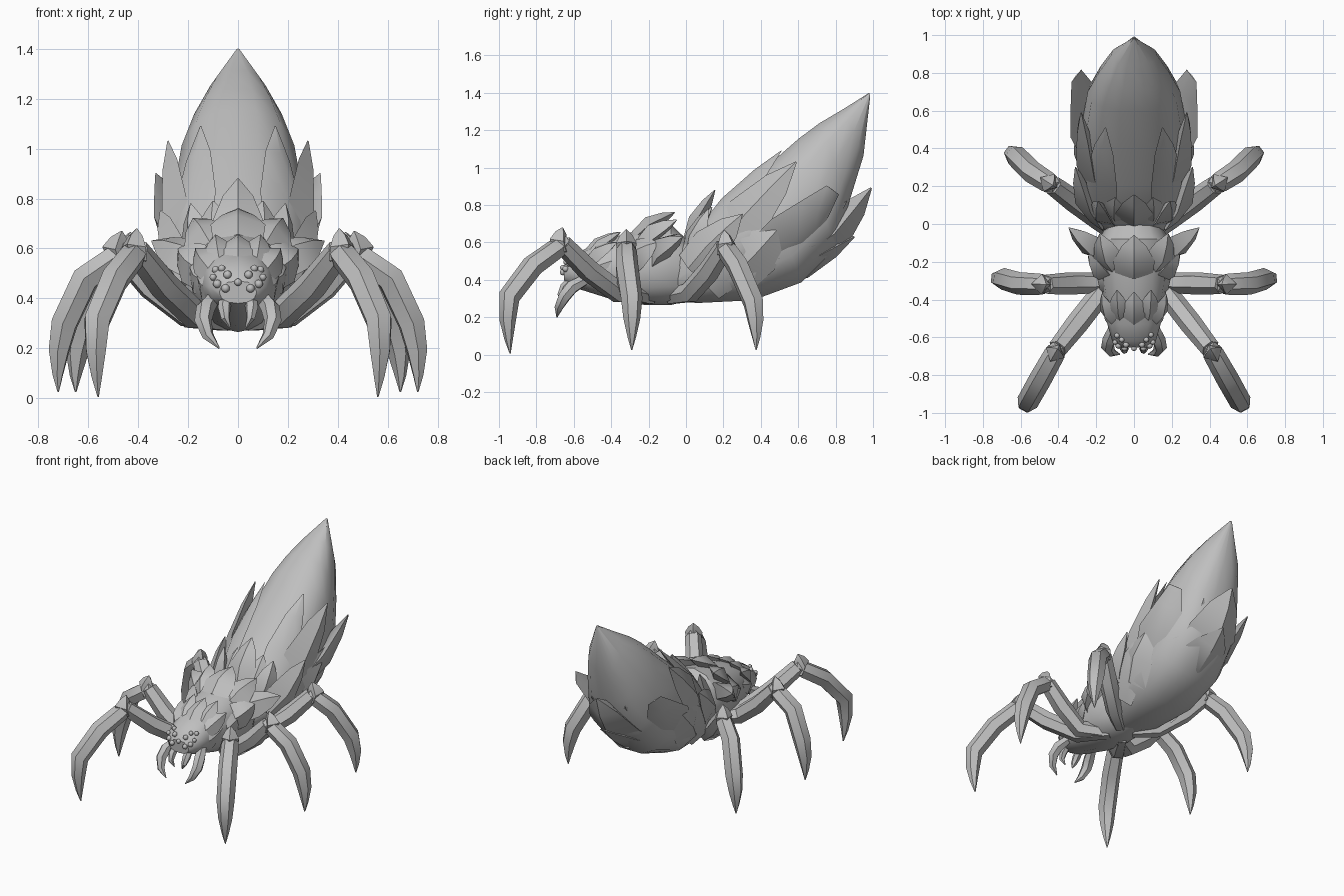
import bpy, bmesh, math
from mathutils import Vector as V
from mathutils.bvhtree import BVHTree

if "Cube" in bpy.data.objects:
    bpy.data.objects.remove(bpy.data.objects["Cube"])

grey = bpy.data.materials.new("stone_grey")
grey.diffuse_color = (0.52, 0.52, 0.52, 1)
grey.use_nodes = True
grey.node_tree.nodes["Principled BSDF"].inputs["Base Color"].default_value = grey.diffuse_color


def finish(name, bm, angle=35):
    bmesh.ops.recalc_face_normals(bm, faces=bm.faces)
    me = bpy.data.meshes.new(name)
    bm.to_mesh(me)
    bm.free()
    me.materials.append(grey)
    ob = bpy.data.objects.new(name, me)
    bpy.context.collection.objects.link(ob)
    bpy.ops.object.select_all(action='DESELECT')
    ob.select_set(True)
    bpy.context.view_layer.objects.active = ob
    bpy.ops.object.shade_smooth_by_angle(angle=math.radians(angle))
    return ob


def power(v, e):
    return math.copysign(abs(v) ** e, v) if abs(v) > 1e-9 else 0.0


def loft(bm, stations, n, e=1.0):
    """Skin a row of (super)elliptical rings given as (centre, half axis a, half axis b)."""
    rings = []
    for c, a, b in stations:
        rings.append([bm.verts.new(c + a * power(math.cos(t), e) + b * power(math.sin(t), e))
                      for t in (2 * math.pi * i / n for i in range(n))])
    for r, s in zip(rings, rings[1:]):
        for i in range(n):
            j = (i + 1) % n
            bm.faces.new((r[i], r[j], s[j], s[i]))
    bm.faces.new(rings[0])
    bm.faces.new(rings[-1])


def body(name, rows, n, e):
    """Loft from rows of (top y, top z, bottom y, bottom z, half width)."""
    bm = bmesh.new()
    st = []
    for ty, tz, by, bz, w in rows:
        t, b = V((0, ty, tz)), V((0, by, bz))
        st.append(((t + b) / 2, V((w, 0, 0)), (t - b) / 2))
    loft(bm, st, n, e)
    return finish(name, bm)


def tube(bm, pts, radii, n=6):
    """Tapered limb; rings bisect the bends and share one side direction."""
    ref = (pts[-1] - pts[0]).cross(V((0, 0, 1))).normalized()
    st = []
    for i, p in enumerate(pts):
        d = (pts[min(i + 1, len(pts) - 1)] - pts[max(i - 1, 0)]).normalized()
        side = (ref - d * ref.dot(d)).normalized()
        st.append((p, side * radii[i], side.cross(d).normalized() * radii[i]))
    loft(bm, st, n)


def leaf(bm, base, tip, out, w, t, end=.03):
    """Armour plate with a ridge, bulging towards 'out'; 'end' is the tip width."""
    d = tip - base
    side = d.cross(out).normalized()
    nrm = side.cross(d).normalized()
    st = [(base + d * f + nrm * lift * t, side * w * k, nrm * t * k2)
          for f, k, k2, lift in ((0, .9, .9, -.4), (.4, 1, 1.1, .2),
                                 (.75, max(.6, end), .7, .1), (1, end, .06, 0))]
    loft(bm, st, 4)


def mirrored(p, s):
    return V((p[0] * s, p[1], p[2]))


def plates(name, rows):
    """Rows of (base, tip, outward, width, thickness[, tip width]), mirrored unless central."""
    bm = bmesh.new()
    for base, tip, out, *size in rows:
        for s in ((1,) if tip[0] == 0 else (1, -1)):
            leaf(bm, mirrored(base, s), mirrored(tip, s), mirrored(out, s), *size)
    finish(name, bm, 40)


# Main body masses
body("abdomen", [
    (-.10, .46, -.12, .29, .10), (0, .63, .06, .272, .21), (.2, .82, .36, .285, .275),
    (.4, .985, .62, .38, .28), (.6, 1.16, .80, .56, .245), (.71, 1.24, .88, .83, .19),
    (.84, 1.315, .95, 1.06, .12), (.98, 1.40, .985, 1.38, .008)], 14, .8)
head = body("head_and_thorax", [
    (.02, .60, .02, .29, .13), (-.08, .695, -.08, .265, .185), (-.25, .665, -.22, .265, .19),
    (-.40, .625, -.38, .29, .165), (-.53, .57, -.54, .34, .14),
    (-.62, .525, -.62, .365, .115), (-.655, .47, -.65, .38, .075)], 12, .88)

# Overlapping armour on the abdomen
plates("abdomen_side_plates", [
    ((.22, .16, .54), (.28, .59, 1.03), (1, -.2, .3), .13, .05),
    ((.20, .42, .50), (.305, .785, .88), (1, .5, -.4), .16, .055, .3),
    ((.23, .25, .42), (.29, .55, .74), (1, 0, -.2), .14, .05),
    ((.21, .02, .46), (.31, .30, .75), (1, -.2, .2), .11, .05),
    ((.21, .10, .38), (.29, .46, .68), (1, 0, -.3), .13, .04),
    ((.18, .06, .60), (.15, .51, 1.09), (.6, -.6, .6), .10, .03)])
plates("abdomen_rear_plates", [
    ((0, .64, .50), (0, .99, .89), (0, 1, -.8), .19, .085),
    ((0, .42, .40), (0, .90, .63), (0, .5, -1), .2, .07),
    ((.10, .58, .52), (.13, .86, .82), (.5, 1, -.5), .11, .04),
    ((.12, .38, .40), (.17, .76, .60), (.5, .4, -1), .13, .045)])
plates("abdomen_front_plates", [
    ((0, 0, .60), (0, .155, .88), (0, -1, .8), .10, .04),
    ((.09, .01, .57), (.10, .14, .79), (.4, -1, .6), .08, .03),
    ((.15, .01, .52), (.19, .12, .78), (.8, -.8, .3), .08, .04)])

# Thorn crests on the thorax and head
plates("thorax_spikes", [
    ((0, -.28, .64), (0, -.06, .76), (0, -.5, 1), .11, .04),
    ((.10, -.25, .60), (.18, -.05, .72), (.5, -.4, 1), .09, .045),
    ((.13, -.17, .53), (.345, -.02, .63), (.5, -.6, .8), .09, .055),
    ((.13, -.30, .50), (.24, -.15, .60), (1, -.4, .5), .09, .045),
    ((.12, -.38, .46), (.19, -.25, .54), (1, -.4, .2), .08, .03)])
plates("head_spikes", [
    ((0, -.54, .54), (0, -.36, .655), (0, -.4, 1), .07, .03),
    ((.07, -.52, .53), (.09, -.35, .655), (.2, -.4, 1), .06, .03),
    ((.10, -.53, .50), (.17, -.37, .60), (.7, -.4, .7), .06, .035),
    ((.10, -.56, .43), (.16, -.40, .50), (1, -.4, .1), .07, .025)])

# Eye cluster, seated on the face
tree_bm = bmesh.new()
tree_bm.from_mesh(head.data)
tree = BVHTree.FromBMesh(tree_bm)
tree_bm.free()
bm = bmesh.new()
for x, z, r in ((.09, .515, .015), (.065, .52, .015), (.10, .485, .014), (.042, .495, .017),
                (.083, .458, .017), (.05, .44, .017), (0, .465, .015)):
    for s in ((1, -1) if x else (1,)):
        hit = tree.ray_cast(V((x * s, -2, z)), V((0, 1, 0)))[0] or V((x * s, -.6, z))
        made = bmesh.ops.create_uvsphere(bm, u_segments=8, v_segments=6, radius=r)
        bmesh.ops.translate(bm, verts=made["verts"], vec=hit + V((0, -.004, 0)))
finish("eyes", bm, 60)

# Curved fangs and small mouth feelers
bm = bmesh.new()
for s in (1, -1):
    tube(bm, [mirrored(p, s) for p in ((.10, -.54, .40), (.13, -.61, .36), (.14, -.65, .31),
                                       (.12, -.68, .25), (.075, -.69, .20))],
         (.03, .038, .035, .024, .003))
    tube(bm, [mirrored(p, s) for p in ((.05, -.60, .41), (.055, -.65, .36), (.05, -.67, .32),
                                       (.03, -.66, .28))],
         (.025, .026, .018, .003))
finish("fangs", bm, 40)

# Six legs: thigh, knee thorn, shin and claw
LEGS = {
    "front_leg": ((.05, -.18, .31), (.17, -.36, .33), (.405, -.66, .59),
                  (.495, -.82, .475), (.565, -.945, .31), (.56, -.94, .005)),
    "middle_leg": ((.05, -.20, .31), (.20, -.31, .335), (.465, -.32, .58),
                   (.61, -.315, .48), (.695, -.29, .30), (.72, -.29, .025)),
    "rear_leg": ((.05, -.08, .31), (.18, .02, .33), (.43, .205, .575),
                 (.54, .275, .475), (.625, .36, .28), (.65, .375, .025))}
for name, pts in LEGS.items():
    bm = bmesh.new()
    for s in (1, -1):
        coxa, hip, knee, shin, ankle, tip = [mirrored(p, s) for p in pts]
        out = (shin - knee).normalized()
        flat = V((out.x, out.y, 0)).normalized()
        sag = hip.lerp(knee, .55) - V((0, 0, .02))
        tube(bm, [coxa, hip, sag, knee], (.045, .058, .06, .052))
        # The claw bows outwards below the ankle
        tube(bm, [knee - out * .03, knee + out * .04, shin, ankle,
                  ankle.lerp(tip, .4) + flat * .012, ankle.lerp(tip, .75) + flat * .008, tip],
             (.035, .056, .06, .058, .045, .023, .003))
        leaf(bm, knee + out * .03 - V((0, 0, .02)), knee + V((0, 0, .09)), out, .055, .05)
    finish(name + "s", bm, 40)
